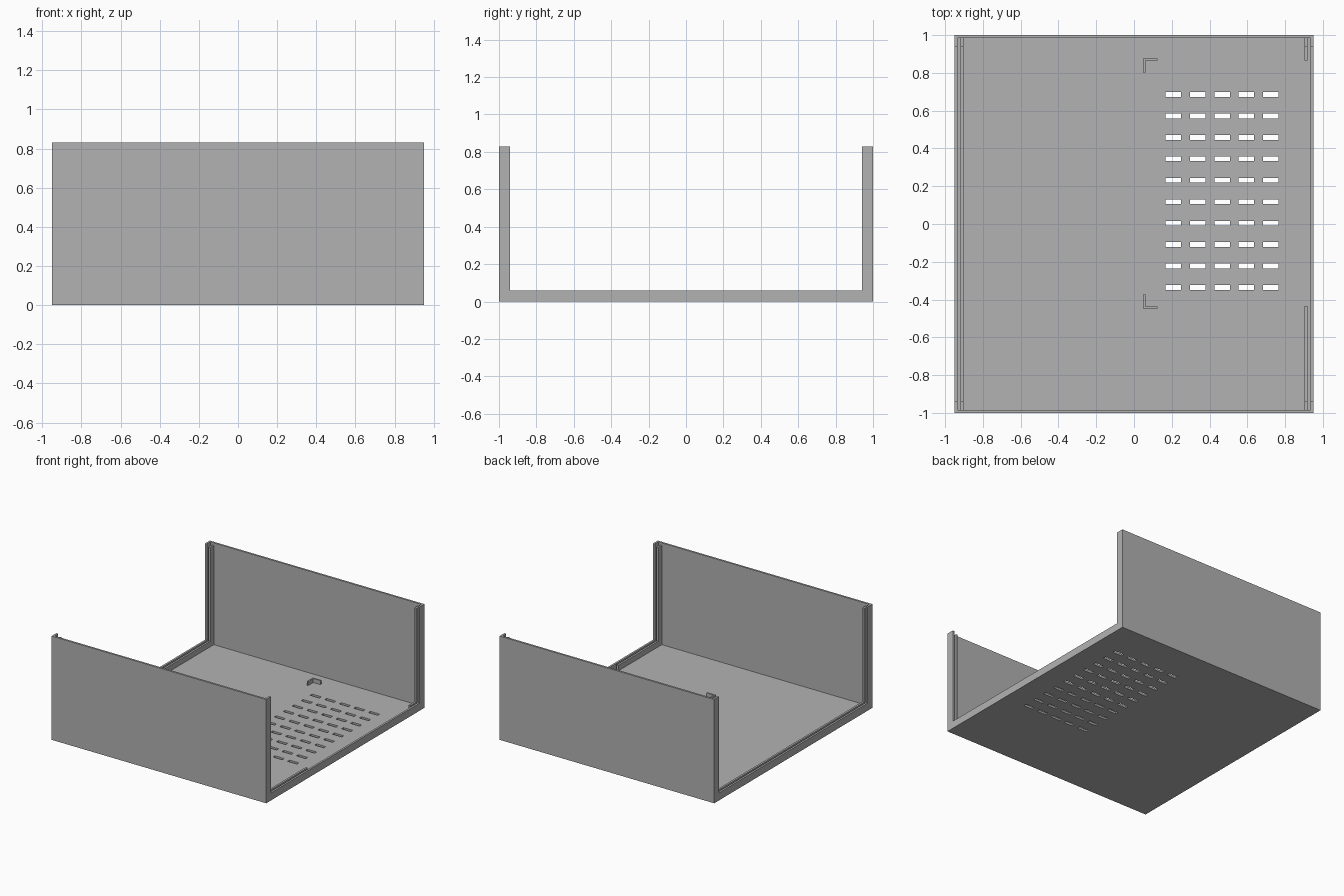
import bpy
import bmesh

cube = bpy.data.objects.get("Cube")
if cube:
    bpy.data.objects.remove(cube, do_unlink=True)

grey = bpy.data.materials.new("plain_grey")
grey.use_nodes = True
colour = (0.448, 0.448, 0.448, 1)
grey.diffuse_color = colour
grey.node_tree.nodes["Principled BSDF"].inputs["Base Color"].default_value = colour

X, Y, H = 0.95, 1.0, 0.83     # half width, half depth, height
T = 0.016                     # sheet thickness
RIM = 0.06                    # reach of the ribs from the outside
RIB_IN, RIB_OUT = 0.903, 0.919


def finish(name, bm):
    bmesh.ops.recalc_face_normals(bm, faces=bm.faces)
    mesh = bpy.data.meshes.new(name)
    bm.to_mesh(mesh)
    bm.free()
    mesh.materials.append(grey)
    obj = bpy.data.objects.new(name, mesh)
    bpy.context.collection.objects.link(obj)
    return obj


def box(name, xr, yr, zr):
    bm = bmesh.new()
    bmesh.ops.create_cube(bm, size=1)
    for v in bm.verts:
        for i, r in enumerate((xr, yr, zr)):
            v.co[i] = min(r) if v.co[i] < 0 else max(r)
    return finish(name, bm)


def cuts(lo, hi, first, pitch, count, size):
    """Grid lines from lo to hi; every odd interval is a slot."""
    lines = [lo]
    for i in range(count):
        c = first + i * pitch
        lines += [c - size / 2, c + size / 2]
    return lines + [hi]


# Floor sheet with a block of ventilation slots
xs = cuts(-X, X, 0.208, 0.129, 5, 0.082)
ys = cuts(-Y, Y, -0.336, 0.1135, 10, 0.025)
bm = bmesh.new()
grid = [[bm.verts.new((x, y, 0)) for y in ys] for x in xs]
for i in range(len(xs) - 1):
    for j in range(len(ys) - 1):
        if not (i % 2 and j % 2):
            bm.faces.new((grid[i][j], grid[i + 1][j], grid[i + 1][j + 1], grid[i][j + 1]))
top = bmesh.ops.extrude_face_region(bm, geom=bm.faces[:])["geom"]
for v in top:
    if isinstance(v, bmesh.types.BMVert):
        v.co.z = T
finish("vented_floor", bm)

# Front and back walls, with the upright ribs at both ends of each
for side, s in (("front", -1), ("back", 1)):
    box(side + "_wall", (-X, X), (s * (Y - T), s * Y), (T, H))
    for end, e in (("right", -1), ("left", 1)):
        reach = (s * (Y - RIM), s * (Y - T))
        box(f"{side}_{end}_outer_upright", (e * (X - T), e * X), reach, (T, H))
        box(f"{side}_{end}_inner_upright", (e * RIB_IN, e * RIB_OUT), reach, (T, H - 0.02))

# Floor ribs that form the panel grooves
inner = Y - RIM
for end, e in (("right", -1), ("left", 1)):
    box(end + "_outer_floor_rib", (e * (X - T), e * X), (-inner, inner), (T, RIM))
box("right_inner_floor_rib", (-RIB_OUT, -RIB_IN), (-inner, inner), (T, RIM))
box("left_inner_floor_rib_front", (RIB_IN, RIB_OUT), (-inner, -0.435), (T, RIM))
box("left_inner_floor_rib_back", (RIB_IN, RIB_OUT), (0.865, inner), (T, RIM))

# Corner brackets, each an extruded L profile
for name, y, s in (("front_corner_bracket", -0.448, 1), ("back_corner_bracket", 0.877, -1)):
    x, leg, t = 0.048, 0.076, 0.012
    profile = [(0, 0), (leg, 0), (leg, t), (t, t), (t, leg), (0, leg)]
    bm = bmesh.new()
    face = bm.faces.new([bm.verts.new((x + a, y + s * b, T)) for a, b in profile])
    geom = bmesh.ops.extrude_face_region(bm, geom=[face])["geom"]
    for v in geom:
        if isinstance(v, bmesh.types.BMVert):
            v.co.z = 0.048
    finish(name, bm)
